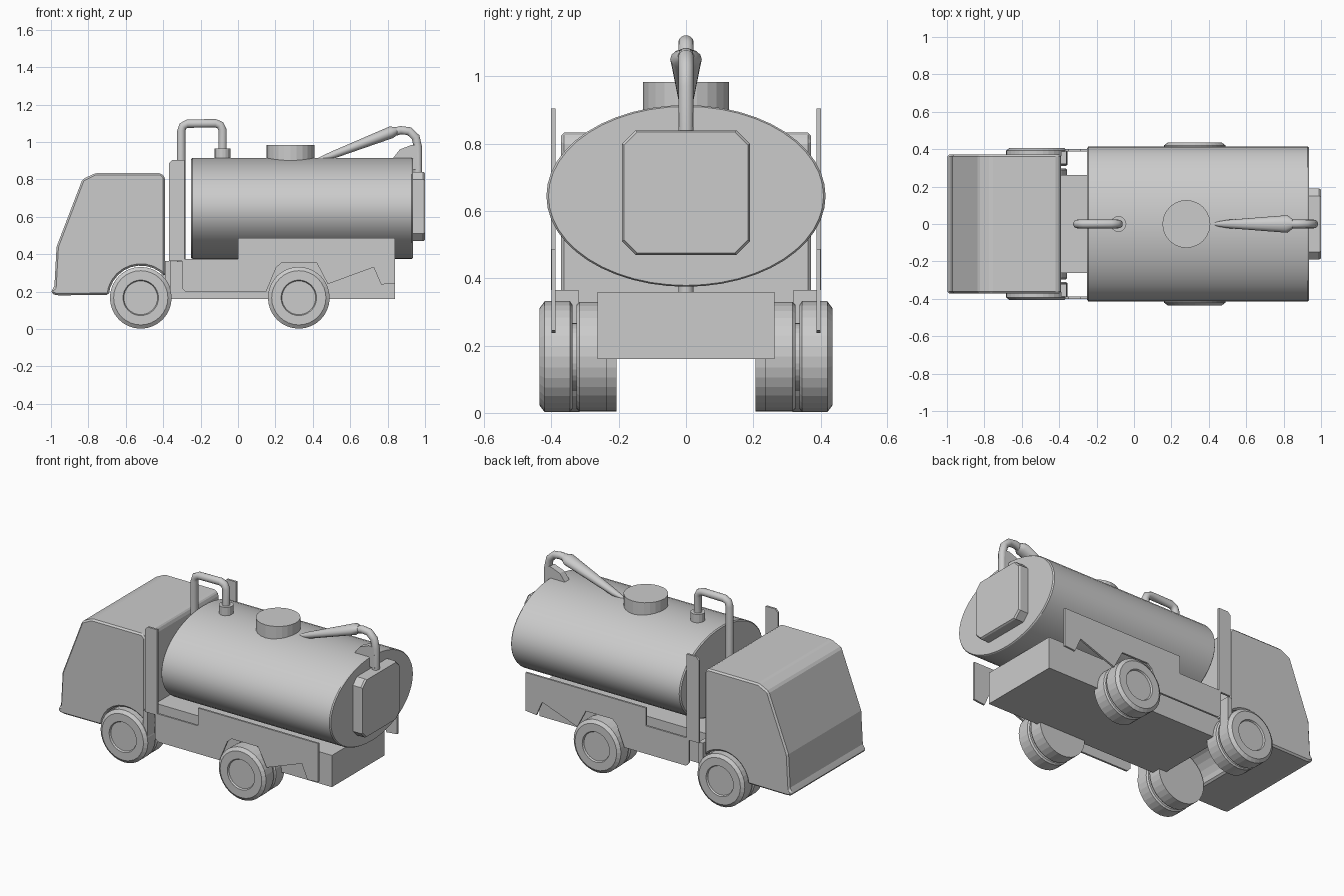
import bpy, bmesh, math

cube = bpy.data.objects.get("Cube")
if cube:
    bpy.data.objects.remove(cube, do_unlink=True)

grey = bpy.data.materials.new("plain_grey")
grey.use_nodes = True
colour = (0.6, 0.6, 0.6, 1)
grey.diffuse_color = colour
grey.node_tree.nodes["Principled BSDF"].inputs["Base Color"].default_value = colour


def loft(name, rings, smooth=None, bevel=0):
    """Skin a list of equal-sized rings and cap both ends."""
    bm = bmesh.new()
    rows = [[bm.verts.new(p) for p in ring] for ring in rings]
    n = len(rows[0])
    for a, b in zip(rows, rows[1:]):
        for i in range(n):
            j = (i + 1) % n
            bm.faces.new((a[i], a[j], b[j], b[i]))
    bm.faces.new(rows[0])
    bm.faces.new(rows[-1])
    bmesh.ops.recalc_face_normals(bm, faces=bm.faces)
    mesh = bpy.data.meshes.new(name)
    bm.to_mesh(mesh)
    bm.free()
    mesh.materials.append(grey)
    obj = bpy.data.objects.new(name, mesh)
    bpy.context.collection.objects.link(obj)
    if bevel:
        mod = obj.modifiers.new("edge_bevel", 'BEVEL')
        mod.width, mod.segments = bevel, 1
        mod.limit_method, mod.angle_limit = 'ANGLE', math.radians(20)
    if smooth:
        bpy.ops.object.select_all(action='DESELECT')
        obj.select_set(True)
        bpy.context.view_layer.objects.active = obj
        bpy.ops.object.shade_smooth_by_angle(angle=math.radians(smooth))
    return obj


def side_prism(name, outline, y0, y1, bevel=0):
    """Extrude an x-z outline across the width."""
    return loft(name, [[(x, y, z) for x, z in outline] for y in (y0, y1)], bevel=bevel)


def box(name, x0, x1, y0, y1, z0, z1):
    return side_prism(name, [(x0, z0), (x1, z0), (x1, z1), (x0, z1)], y0, y1)


def circle(n):
    return [(math.cos(2 * math.pi * i / n), math.sin(2 * math.pi * i / n)) for i in range(n)]


def drum(name, x, r, z0, z1, n):
    return loft(name, [[(x + r * c, r * s, z) for c, s in circle(n)] for z in (z0, z1)])


def tube(name, path, n=14):
    """Tube in the centre plane; path holds x, z, half width, half height."""
    rings = []
    for i, (x, z, w, h) in enumerate(path):
        a, b = path[max(i - 1, 0)], path[min(i + 1, len(path) - 1)]
        dx, dz = b[0] - a[0], b[1] - a[1]
        d = math.hypot(dx, dz)
        rings.append([(x - dz / d * h * s, w * c, z + dx / d * h * s) for c, s in circle(n)])
    return loft(name, rings, smooth=50)


FRONT, REAR, AXLE = -0.52, 0.325, 0.167

# Cab with raked screen, bumper lip and wheel arch
arch = [(FRONT + 0.172 * math.cos(t), AXLE + 0.172 * math.sin(t))
        for t in [math.radians(41 + 13.4 * i) for i in range(11)]]
cab = [(-0.97, 0.18), (-0.998, 0.19), (-0.998, 0.21), (-0.982, 0.222), (-0.97, 0.44),
       (-0.832, 0.8), (-0.765, 0.833), (-0.41, 0.833), (-0.39, 0.81)] + arch
side_prism("cab", cab, -0.372, 0.372, bevel=0.01)

# Chassis
box("chassis", -0.41, 0.84, -0.263, 0.263, 0.16, 0.36)

# Tank with softened end rims
ends = [(-0.25, 0.98), (-0.243, 1), (0.928, 1), (0.935, 0.985)]
loft("tank", [[(x, 0.415 * k * c, 0.645 + 0.27 * k * s) for c, s in circle(48)]
              for x, k in ends], smooth=30)

# Rear hatch with cut corners
hatch = [(0.19, 0.145), (0.15, 0.185), (-0.15, 0.185), (-0.19, 0.145),
         (-0.19, -0.145), (-0.15, -0.185), (0.15, -0.185), (0.19, -0.145)]
loft("rear_hatch", [[(x, y * k, 0.655 + z * k) for y, z in hatch]
                    for x, k in ((0.92, 1), (0.99, 1), (1.0, 0.97))])

# Tank top fittings
drum("manhole", 0.28, 0.128, 0.85, 0.983, 24)
drum("pipe_collar", -0.083, 0.042, 0.88, 0.966, 16)

# Filling pipe rising in front of the tank
R = 0.023
tube("filling_pipe", [(x, z, R, R) for x, z in (
    (-0.303, 0.35), (-0.303, 1.06), (-0.295, 1.085), (-0.27, 1.098),
    (-0.12, 1.1), (-0.095, 1.09), (-0.083, 1.065), (-0.083, 0.94))])

# Suction hose: tapered sleeve, then an elbow down to the hatch
tube("hose_sleeve", [(0.43, 0.905, 0.01, 0.01), (0.5, 0.928, 0.022, 0.02),
                     (0.82, 1.052, 0.047, 0.033), (0.85, 1.062, 0.024, 0.02)])
tube("hose_elbow", [(0.8, 1.045, R, R), (0.87, 1.063, R, R), (0.915, 1.058, R, R),
                    (0.95, 1.025, R, R), (0.962, 0.97, R, R), (0.962, 0.82, R, R)])
side_prism("hose_bracket", [(0.83, 0.86), (0.83, 0.915), (0.865, 0.96), (0.93, 0.985),
                            (0.965, 0.98), (0.97, 0.85)], -0.022, 0.022)

# Paired parts on both sides
skirt = [(-0.3, 0.375), (-0.3, 0.22), (-0.28, 0.198), (0.15, 0.198), (0.205, 0.33),
         (0.235, 0.355), (0.42, 0.355), (0.48, 0.24), (0.725, 0.33), (0.765, 0.238),
         (0.84, 0.245), (0.84, 0.487), (0.0, 0.487), (0.0, 0.375)]
post = [(-0.37, 0.365), (-0.285, 0.365), (-0.285, 0.905), (-0.35, 0.905), (-0.37, 0.885)]
tyre = [(0.01, 0.09), (0, 0.095), (0, 0.145), (0.015, 0.165), (0.09, 0.165), (0.097, 0.155),
        (0.097, 0.1), (0.11, 0.1), (0.11, 0.155), (0.118, 0.163), (0.2, 0.163)]
for side, s in (("left", 1), ("right", -1)):
    side_prism(side + "_skirt", skirt, s * 0.388, s * 0.4)
    side_prism(side + "_post", post, s * 0.388, s * 0.401)
    box(side + "_mudflap", -0.39, -0.36, s * 0.32, s * 0.388, 0.2, 0.365)
    for end, x, y in (("front", FRONT, 0.407), ("rear", REAR, 0.435)):
        loft(f"{side}_{end}_wheel", [[(x + r * c, s * (y - w), AXLE + r * q)
                                      for c, q in circle(32)] for w, r in tyre])
